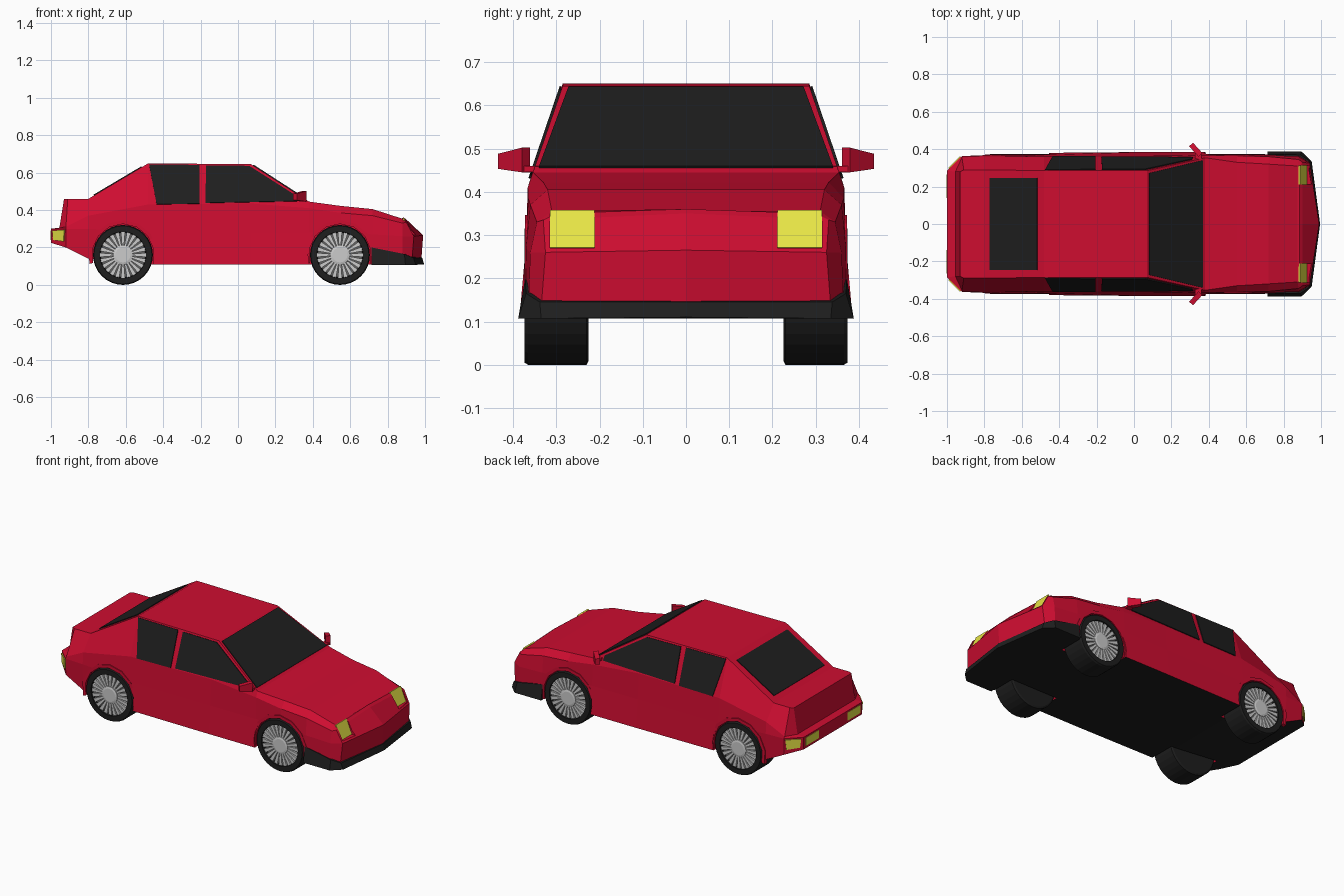
import bpy, bmesh, math
from mathutils import Vector

if "Cube" in bpy.data.objects:
    bpy.data.objects.remove(bpy.data.objects["Cube"])


def material(name, rgb):
    m = bpy.data.materials.new(name)
    m.diffuse_color = (*rgb, 1)
    m.use_nodes = True
    m.node_tree.nodes["Principled BSDF"].inputs["Base Color"].default_value = m.diffuse_color
    return m


RED = material("red paint", (0.62, 0.004, 0.03))
BLACK = material("black trim", (0.013, 0.013, 0.013))
YELLOW = material("yellow lamp", (0.8, 0.78, 0.06))
DARK = material("rim shadow", (0.12, 0.12, 0.12))


def make(name, bm, *mats):
    bmesh.ops.remove_doubles(bm, verts=bm.verts, dist=1e-5)
    bmesh.ops.recalc_face_normals(bm, faces=bm.faces)
    me = bpy.data.meshes.new(name)
    bm.to_mesh(me)
    bm.free()
    ob = bpy.data.objects.new(name, me)
    bpy.context.collection.objects.link(ob)
    for m in mats:
        if m:
            me.materials.append(m)
    return ob


def loft(name, rows, nose, *mats):
    """Symmetric solid from half sections; nose = (x, z) centre line of the front cap."""
    bm = bmesh.new()
    tail = [(p[0], p[2]) for p in rows[0]]
    for s in (1, -1):
        def face(pts, mat=0):
            f = bm.faces.new([bm.verts.new((x, s * y, z)) for x, y, z in pts])
            f.material_index = mat
        full = []
        for i, r in enumerate(rows):
            c0, c1 = (r[0][0], 0, r[0][2]), (r[-1][0], 0, r[-1][2])
            if i == len(rows) - 1:
                c0, c1 = [(x, 0, z) for x, z in (nose[0], nose[-1])]
            full.append([c0, *r, c1])
        for a, b in zip(full, full[1:]):
            for k in range(len(a) - 1):
                face([a[k], a[k + 1], b[k + 1], b[k]], 1 if k == 0 and len(mats) > 1 else 0)
        for r, c in ((rows[0], tail), (rows[-1], nose)):
            for k in range(len(c) - 1):
                face([r[k], r[k + 1], (c[k + 1][0], 0, c[k + 1][1]), (c[k][0], 0, c[k][1])])
    return make(name, bm, *mats)


def panel(name, pts, mat, thick=0.01):
    bm = bmesh.new()
    bm.faces.new([bm.verts.new(p) for p in pts])
    ob = make(name, bm, mat)
    m = ob.modifiers.new("thickness", 'SOLIDIFY')
    m.thickness, m.offset = thick, 0
    return ob


def lathe(name, profile, n, cx, cz, s, mat):
    """Solid of revolution about a y-parallel axis; profile = (radius, y)."""
    bm = bmesh.new()
    rings = [[bm.verts.new((cx + r * math.cos(math.tau * i / n), s * y,
                            cz + r * math.sin(math.tau * i / n))) for i in range(n)]
             for r, y in profile]
    for a, b in zip(rings, rings[1:]):
        for i in range(n):
            j = (i + 1) % n
            bm.faces.new((a[i], a[j], b[j], b[i]))
    bm.faces.new(rings[0])
    bm.faces.new(rings[-1])
    return make(name, bm, mat)


def box(bm, corners):
    v = [bm.verts.new(c) for c in corners]
    for q in ((0, 1, 2, 3), (4, 5, 6, 7), (0, 1, 5, 4), (1, 2, 6, 5), (2, 3, 7, 6), (3, 0, 4, 7)):
        bm.faces.new([v[i] for i in q])


def cut(target, cutter):
    cutter.hide_render = True
    cutter.hide_set(True)
    m = target.modifiers.new("cut", 'BOOLEAN')
    m.object, m.operation, m.solver = cutter, 'DIFFERENCE', 'EXACT'


# Body shell: sill, side crease, waist and top edge at each station
def station(x, *yz):
    return [(x, y, z) for y, z in yz]


rows = [
    [(-1, .285, .225), (-1, .285, .30), (-.955, .28, .305), (-.93, .28, .46)],
    [(-.92, .36, .20), (-.92, .363, .30), (-.92, .355, .31), (-.91, .29, .46)],
    station(-.80, (.365, .14), (.368, .30), (.362, .37), (.29, .46)),
    station(-.48, (.380, .11), (.370, .28), (.360, .43), (.285, .65)),
    station(.07, (.385, .11), (.370, .28), (.358, .435), (.285, .645)),
    station(.38, (.385, .11), (.370, .28), (.366, .41), (.354, .445)),
    station(.55, (.375, .11), (.370, .28), (.365, .385), (.33, .422)),
    station(.72, (.370, .11), (.370, .27), (.360, .37), (.32, .405)),
    [(.88, .365, .13), (.88, .36, .26), (.88, .345, .33), (.875, .31, .355)],
    [(.93, .335, .13), (.94, .325, .26), (.90, .33, .335), (.885, .30, .35)],
]
body = loft("body", rows, [(.98, .13), (.99, .265), (.90, .35), (.885, .36)], RED, BLACK)

# Front bumper wrapping round the nose
loft("front_bumper", [
    [(.715, .388, .107), (.715, .372, .20)],
    [(.895, .388, .107), (.89, .37, .165)],
    [(.95, .335, .107), (.938, .338, .145)],
], [(.995, .11), (.985, .145)], BLACK)

# Windscreen and rear window
panel("windscreen", [(.365, .34, .455), (.365, -.34, .455), (.08, -.272, .639), (.08, .272, .639)], BLACK)
panel("rear_window", [(-.77, .245, .478), (-.77, -.245, .478), (-.515, -.245, .629), (-.515, .245, .629)], BLACK)

for s, side in ((1, "left"), (-1, "right")):
    # Side windows lie on the sloping cabin side
    def glass(x, z):
        return (x, s * (.358 - (z - .435) * .34), z)
    panel(f"{side}_rear_side_window", [glass(*p) for p in
          ((-.475, .643), (-.205, .64), (-.205, .433), (-.435, .43))], BLACK)
    panel(f"{side}_front_side_window", [glass(*p) for p in
          ((-.17, .638), (.06, .635), (.31, .476), (.315, .447), (-.175, .437))], BLACK)

    # Door mirror with its arm
    panel(f"{side}_mirror", [(.355, s * .37, .445), (.305, s * .425, .453),
                             (.305, s * .425, .488), (.355, s * .37, .502)], RED, .028)
    panel(f"{side}_mirror_arm", [(.325, s * .34, .453), (.36, s * .34, .453),
                                 (.36, s * .385, .453), (.325, s * .385, .453)], RED, .014)

    # Recessed headlamp
    bm = bmesh.new()
    prof = ((.88, .365), (.918, .27), (1.1, .27), (1.1, .365))
    box(bm, [(x, s * y, z) for y in (.212, .314) for x, z in prof])
    cut(body, make(f"{side}_headlamp_cutter", bm, RED))
    panel(f"{side}_headlamp", [(.884, s * .212, .356), (.92, s * .212, .27),
                               (.92, s * .314, .27), (.884, s * .314, .356)], YELLOW, .008)

    # Tail lamps on the corner and the rear face
    panel(f"{side}_corner_lamp", [(-.99, s * .295, .29), (-.925, s * .358, .295),
                                  (-.93, s * .353, .232), (-.985, s * .299, .24)], YELLOW, .012)
    panel(f"{side}_tail_lamp", [(-.999, s * .14, .29), (-.999, s * .265, .29),
                                (-.999, s * .265, .24), (-.999, s * .14, .24)], YELLOW, .006)

    for cx, end in ((-.615, "rear"), (.545, "front")):
        part = f"{side}_{end}"
        cz = .16
        # Wheel arch opening and lip
        cut(body, lathe(f"{part}_arch_cutter", [(.17, .215), (.17, .5)], 24, cx, cz, s, RED))
        arc = [math.radians(-15 + 210 * i / 8) for i in range(9)]
        lip = [(r, a) for r, seq in ((.186, arc), (.166, arc[::-1])) for a in seq]
        panel(f"{part}_arch_lip", [(cx + r * math.cos(a), s * .361, cz + r * math.sin(a))
                                   for r, a in lip], RED, .022)

        # Tyre, rim, hub and spokes
        lathe(f"{part}_tyre", [(.15, .225), (.16, .23), (.16, .365), (.155, .374),
                               (.124, .374), (.12, .35)], 32, cx, cz, s, BLACK)
        lathe(f"{part}_rim", [(.12, .34), (.12, .355)], 32, cx, cz, s, DARK)
        lathe(f"{part}_hub", [(.055, .34), (.052, .37), (.04, .373)], 20, cx, cz, s, None)
        bm = bmesh.new()
        for k in range(24):
            a = math.tau * k / 24
            ux, uz = math.cos(a), math.sin(a)
            ring = [(.045, .005), (.122, .011), (.122, -.011), (.045, -.005)]
            box(bm, [(cx + r * ux - w * uz, s * y, cz + r * uz + w * ux)
                     for y in (.35, .367) for r, w in ring])
        make(f"{part}_spokes", bm, None)
